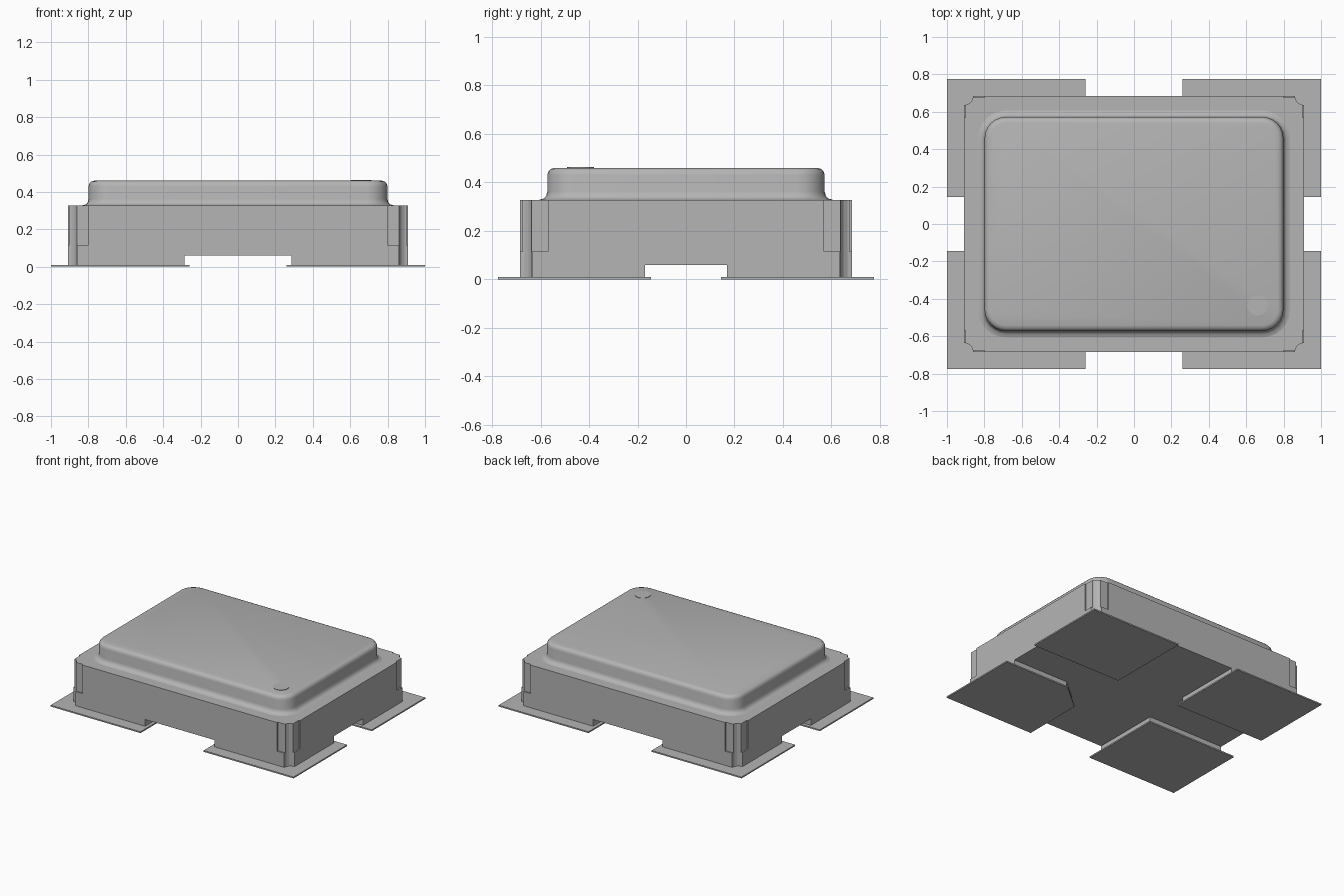
import bpy, bmesh, math
from mathutils import Vector

if "Cube" in bpy.data.objects:
    bpy.data.objects.remove(bpy.data.objects["Cube"], do_unlink=True)

grey = bpy.data.materials.new("light grey")
grey.use_nodes = True
colour = (0.46, 0.46, 0.46, 1)
grey.diffuse_color = colour
grey.node_tree.nodes["Principled BSDF"].inputs["Base Color"].default_value = colour


def make_object(name, bm):
    bmesh.ops.recalc_face_normals(bm, faces=bm.faces)
    mesh = bpy.data.meshes.new(name)
    bm.to_mesh(mesh)
    bm.free()
    mesh.materials.append(grey)
    obj = bpy.data.objects.new(name, mesh)
    bpy.context.collection.objects.link(obj)
    return obj


def loft(name, rings):
    """Skin a stack of equal-length point rings and cap both ends."""
    bm = bmesh.new()
    rows = [[bm.verts.new(p) for p in ring] for ring in rings]
    n = len(rows[0])
    for low, high in zip(rows, rows[1:]):
        for i in range(n):
            j = (i + 1) % n
            bm.faces.new((low[i], low[j], high[j], high[i]))
    bm.faces.new(rows[0][::-1])
    bm.faces.new(rows[-1])
    return make_object(name, bm)


def prism(name, points, z0, z1):
    return loft(name, [[(x, y, z) for x, y in points] for z in (z0, z1)])


def rect(x0, x1, y0, y1):
    return [(x0, y0), (x1, y0), (x1, y1), (x0, y1)]


def activate(obj):
    bpy.ops.object.select_all(action="DESELECT")
    obj.select_set(True)
    bpy.context.view_layer.objects.active = obj


def cut(target, points, z0, z1):
    """Subtract a prism from the target and discard the cutter."""
    cutter = prism("cutter", points, z0, z1)
    cutter.hide_render = True
    activate(target)
    mod = target.modifiers.new("cut", "BOOLEAN")
    mod.operation = "DIFFERENCE"
    mod.solver = "EXACT"
    mod.object = cutter
    bpy.ops.object.modifier_apply(modifier=mod.name)
    bpy.data.objects.remove(cutter, do_unlink=True)


def corner_arcs(cx, cy, radius, steps, concave):
    """Outline of a rectangle with an arc about (+-cx, +-cy) at each corner."""
    points = []
    for k, (sx, sy) in enumerate([(1, 1), (-1, 1), (-1, -1), (1, -1)]):
        for i in range(steps + 1):
            t = i / steps * math.pi / 2
            a = k * math.pi / 2 + ((1.5 * math.pi - t) if concave else t)
            points.append((sx * cx + radius * math.cos(a),
                           sy * cy + radius * math.sin(a)))
    return points


SIDES = [(sx, sy) for sx in (-1, 1) for sy in (-1, 1)]
HX, HY, TOP = 0.91, 0.685, 0.328

# Ceramic body with a concave notch down each corner
body = prism("package_body", corner_arcs(HX, HY, 0.05, 4, True), 0.01, TOP)

# Shallow recesses beside the corner notches
for sx, sy in SIDES:
    xs = sorted((sx * 0.80, sx * 0.95))
    cut(body, rect(*xs, *sorted((sy * 0.675, sy * 0.72))), 0.115, 0.4)
    xs = sorted((sx * 0.90, sx * 0.95))
    cut(body, rect(*xs, *sorted((sy * 0.57, sy * 0.72))), 0.115, 0.4)

# Crossing channels underneath leave four feet, one with a clipped inner corner
cut(body, rect(-0.285, 0.285, -1, 1), -0.1, 0.06)
cut(body, rect(-1.2, 1.2, -0.17, 0.17), -0.1, 0.06)
cut(body, [(0.25, -0.34), (0.485, -0.14), (0.25, -0.14)], -0.1, 0.06)

# Thin solder pads
for sx, sy in SIDES:
    x0, x1, y0, y1 = sx * 0.26, sx * 1.0, sy * 0.145, sy * 0.775
    points = [(x0, y0), (x1, y0), (x1, y1), (x0, y1)]
    if (sx, sy) == (1, -1):
        points[0:1] = [(x0, y0 - 0.17), (x0 + 0.20, y0)]
    name = ("front" if sy < 0 else "back") + ("_left" if sx > 0 else "_right")
    prism(name + "_pad", points, 0, 0.01)

# Pressed metal lid: flared foot, upright wall and rounded top edge
profile = [(0.035, 0.328), (0.016, 0.333), (0.005, 0.344), (0, 0.362),
           (0, 0.430), (-0.004, 0.444), (-0.013, 0.455), (-0.030, 0.460)]
rings = []
for offset, z in profile:
    outline = corner_arcs(0.685, 0.458, 0.114 + offset, 6, False)
    rings.append([(x, y, z) for x, y in outline])
lid = loft("lid", rings)
activate(lid)
bpy.ops.object.shade_smooth_by_angle(angle=math.radians(40))

# Small orientation dot on the lid
dot = [(0.66 + 0.055 * math.cos(i * math.pi / 8),
        -0.435 + 0.055 * math.sin(i * math.pi / 8)) for i in range(16)]
prism("orientation_dot", dot, 0.458, 0.463)
